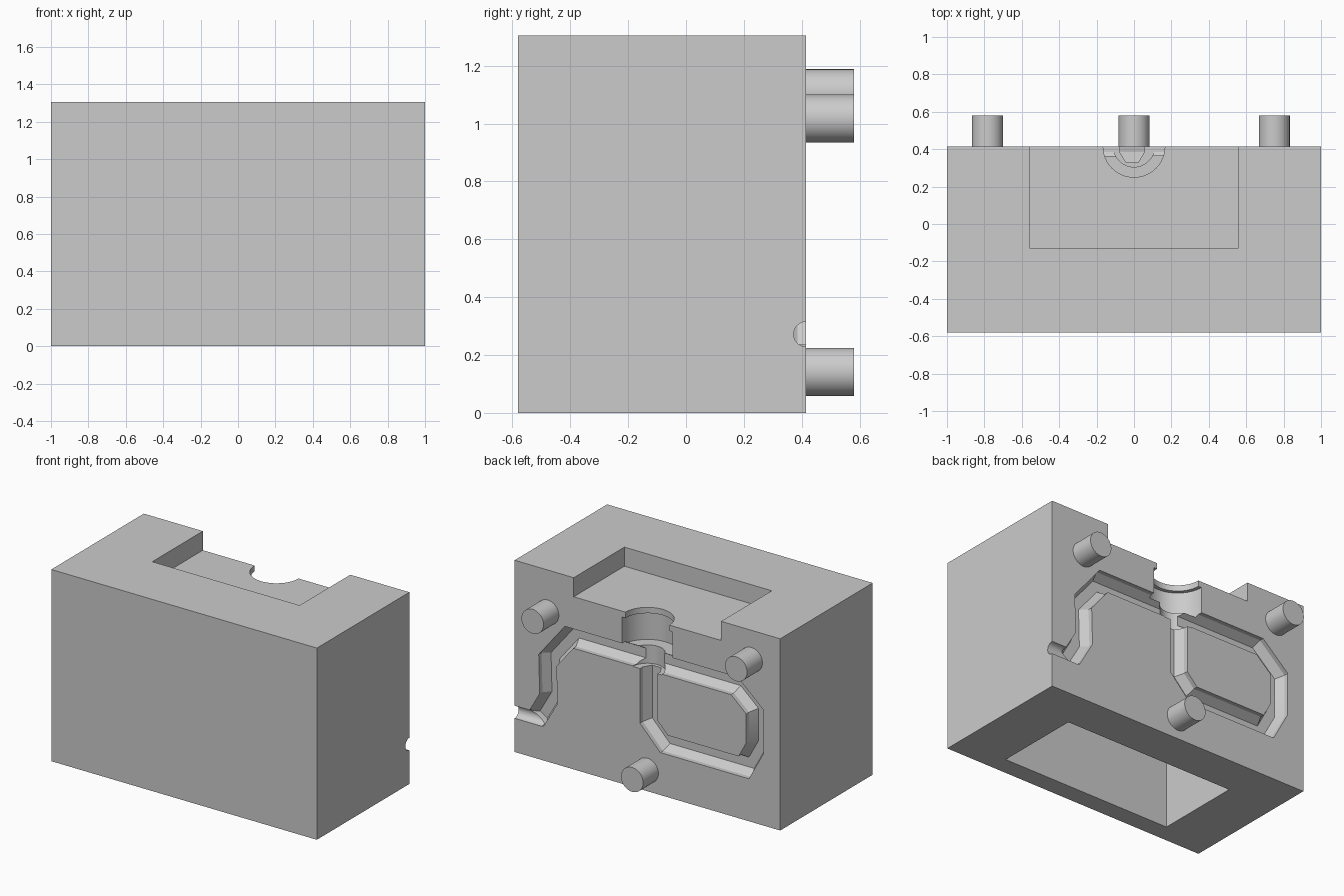
import bpy, bmesh, math
from mathutils import Vector, Matrix

cube = bpy.data.objects.get("Cube")
if cube:
    bpy.data.objects.remove(cube, do_unlink=True)

BACK = 0.415      # parting face of the mould half
FRONT = -0.58
TOP = 1.305
FLOOR = 1.175     # floor of the pouring basin

grey = bpy.data.materials.new("mould grey")
grey.use_nodes = True
grey.diffuse_color = (0.6, 0.6, 0.6, 1)
grey.node_tree.nodes["Principled BSDF"].inputs["Base Color"].default_value = (0.6, 0.6, 0.6, 1)


def add_object(name, bm):
    bmesh.ops.recalc_face_normals(bm, faces=bm.faces)
    mesh = bpy.data.meshes.new(name)
    bm.to_mesh(mesh)
    bm.free()
    mesh.materials.append(grey)
    obj = bpy.data.objects.new(name, mesh)
    bpy.context.collection.objects.link(obj)
    return obj


def box(name, low, high):
    bm = bmesh.new()
    low, high = Vector(low), Vector(high)
    size = high - low
    bmesh.ops.create_cube(bm, size=1, matrix=Matrix.Translation((low + high) / 2) @ Matrix.Diagonal((*size, 1)))
    return add_object(name, bm)


def cylinder(name, radius, start, end, sides=48):
    bm = bmesh.new()
    start, end = Vector(start), Vector(end)
    axis = end - start
    turn = axis.to_track_quat('Z', 'Y').to_matrix().to_4x4()
    bmesh.ops.create_cone(bm, cap_ends=True, segments=sides, radius1=radius, radius2=radius,
                          depth=axis.length, matrix=Matrix.Translation((start + end) / 2) @ turn)
    return add_object(name, bm)


def channel(name, path, closed=False, half=0.066, depth=0.085):
    """Sweep a chamfered trough section along an x-z path on the parting face."""
    section = [(1, -0.03), (1, 0.03), (0.5, depth), (-0.5, depth), (-1, 0.03), (-1, -0.03)]
    points = [Vector(p) for p in path]
    count = len(points)
    bm = bmesh.new()
    rings = []
    for i, p in enumerate(points):
        before = points[i - 1] if closed or i else None
        after = points[(i + 1) % count] if closed or i < count - 1 else None
        dirs = [d.normalized() for d in ((p - before) if before else None,
                                         (after - p) if after else None) if d]
        normals = [Vector((-d.y, d.x)) for d in dirs]
        mitre = sum(normals, Vector((0, 0))).normalized()
        mitre /= mitre.dot(normals[0])
        rings.append([bm.verts.new((p.x + mitre.x * half * s, BACK - d, p.y + mitre.y * half * s))
                      for s, d in section])
    pairs = list(zip(rings, rings[1:]))
    if closed:
        pairs.append((rings[-1], rings[0]))
    else:
        bm.faces.new(rings[0])
        bm.faces.new(rings[-1])
    n = len(section)
    for a, b in pairs:
        for k in range(n):
            bm.faces.new((a[k], a[(k + 1) % n], b[(k + 1) % n], b[k]))
    return add_object(name, bm)


# Solid block
block = box("mould_block", (-1, FRONT, 0), (1, BACK, TOP))

# Recesses cut into the block
cutters = [
    box("pouring_basin", (-0.555, -0.13, FLOOR), (0.555, 0.6, 1.5)),
    box("base_hollow", (-0.64, -0.455, -0.1), (0.64, 0.14, 0.9)),
    cylinder("sprue_lip", 0.165, (0, BACK, 1.1), (0, BACK, 1.25)),
    cylinder("sprue_chamber", 0.19, (0, BACK, 0.945), (0, BACK, 1.135)),
    cylinder("sprue_throat", 0.11, (0, BACK, 0.82), (0, BACK, 0.99)),
    channel("handle_loop", [(-0.01, 0.892), (-0.01, 0.475), (-0.125, 0.355), (-0.725, 0.355),
                            (-0.81, 0.51), (-0.81, 0.755), (-0.655, 0.892)], closed=True),
    channel("spout_arm", [(-0.03, 0.89), (0.59, 0.89), (0.752, 0.69), (0.745, 0.43), (0.84, 0.265)]),
    cylinder("vent", 0.043, (0.79, BACK, 0.272), (1.1, BACK, 0.272), 24),
]
for cutter in cutters:
    cutter.hide_render = True
    cut = block.modifiers.new(cutter.name, 'BOOLEAN')
    cut.operation = 'DIFFERENCE'
    cut.solver = 'EXACT'
    cut.object = cutter

# Bake the cuts, then discard the cutters
bpy.context.view_layer.update()
carved = bpy.data.meshes.new_from_object(block.evaluated_get(bpy.context.evaluated_depsgraph_get()))
block.modifiers.clear()
block.data = carved
carved.materials.clear()
carved.materials.append(grey)
for face in carved.polygons:
    face.material_index = 0
for cutter in cutters:
    bpy.data.objects.remove(cutter, do_unlink=True)

# Locating pins on the parting face
pins = [cylinder(name, 0.083, (x, BACK - 0.01, z), (x, 0.58, z))
        for name, x, z in (("left_pin", 0.75, 1.018), ("right_pin", -0.783, 1.105), ("lower_pin", 0, 0.142))]

# Smooth curved walls, keep hard edges
bpy.ops.object.select_all(action='DESELECT')
for obj in [block] + pins:
    obj.select_set(True)
bpy.context.view_layer.objects.active = block
bpy.ops.object.shade_smooth_by_angle(angle=math.radians(25))
